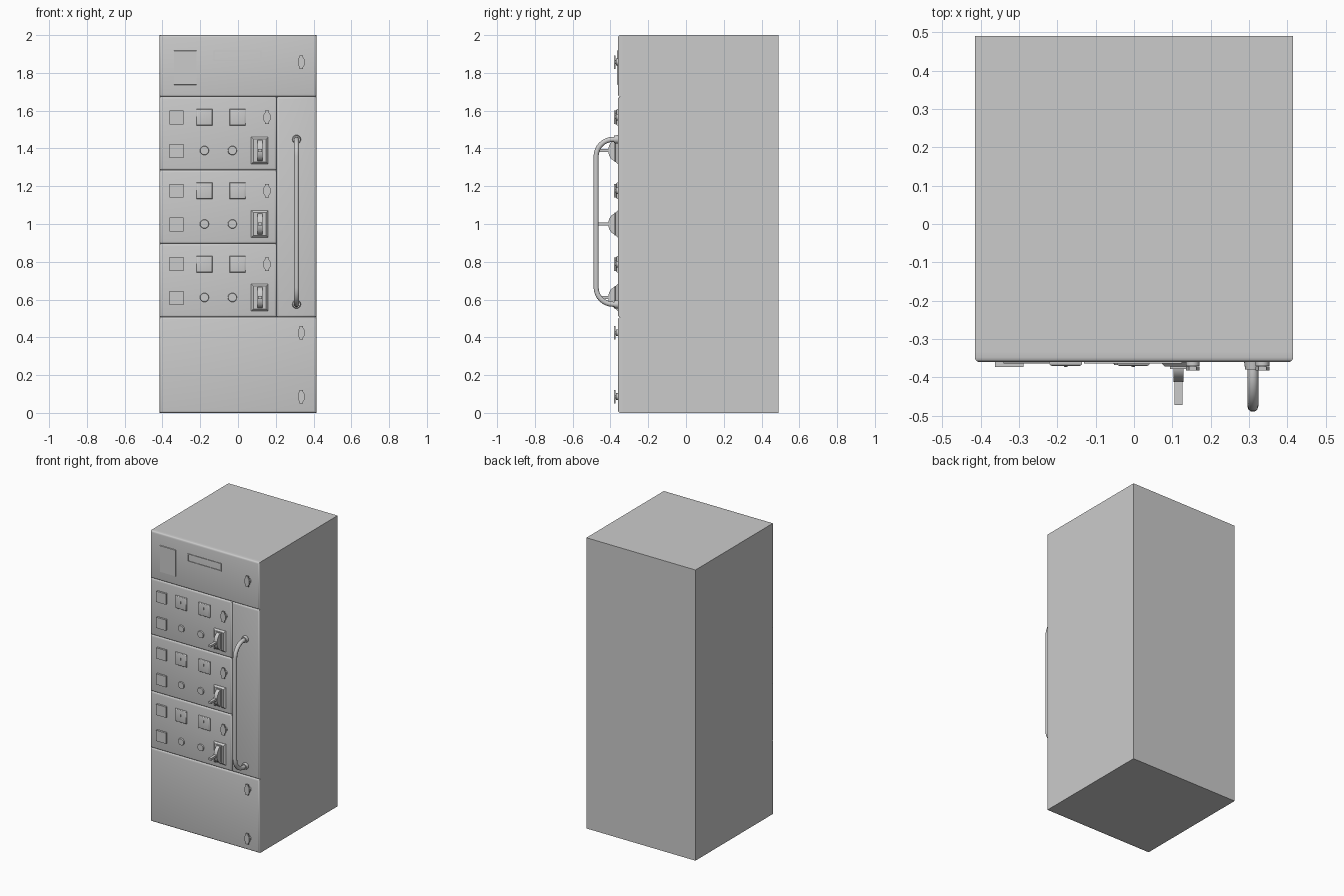
import bpy, bmesh
from math import pi, sin, cos
from mathutils import Matrix, Vector

if "Cube" in bpy.data.objects:
    bpy.data.objects.remove(bpy.data.objects["Cube"])

FRONT = -0.36          # face of the cabinet panels
PITCH = 0.389          # height of one breaker module


def finish(name, bm, smooth=True):
    bmesh.ops.recalc_face_normals(bm, faces=bm.faces[:])
    me = bpy.data.meshes.new(name)
    bm.to_mesh(me)
    bm.free()
    ob = bpy.data.objects.new(name, me)
    bpy.context.collection.objects.link(ob)
    if smooth:
        bpy.ops.object.select_all(action='DESELECT')
        ob.select_set(True)
        bpy.context.view_layer.objects.active = ob
        bpy.ops.object.shade_smooth_by_angle(angle=0.6)
    return ob


def box(name, x0, x1, y0, y1, z0, z1, r=0, seg=3):
    """Box whose front (y0) edges are optionally rounded."""
    bm = bmesh.new()
    bmesh.ops.create_cube(bm, size=1)
    for v in bm.verts:
        v.co = Vector(((x0, x1)[v.co.x > 0], (y0, y1)[v.co.y > 0], (z0, z1)[v.co.z > 0]))
    if r:
        edges = [e for e in bm.edges if all(abs(v.co.y - y0) < 1e-5 for v in e.verts)]
        bmesh.ops.bevel(bm, geom=edges, offset=r, segments=seg, profile=0.5, affect='EDGES')
    return finish(name, bm, bool(r) and seg > 1)


def disc(name, x, z, y0, y1, r0, r1=None, n=20):
    """Cylinder or cone along y, radius r0 at y0."""
    bm = bmesh.new()
    m = Matrix.Translation((x, (y0 + y1) / 2, z)) @ Matrix.Rotation(pi / 2, 4, 'X')
    bmesh.ops.create_cone(bm, cap_ends=True, segments=n, radius1=r1 or r0, radius2=r0,
                          depth=y1 - y0, matrix=m)
    return finish(name, bm)


def prism(name, pts, a, b, axis):
    """Extrude a profile: axis 'X' takes (y, z) points, axis 'Y' takes (x, z)."""
    bm = bmesh.new()
    put = (lambda p, t: (t, p[0], p[1])) if axis == 'X' else (lambda p, t: (p[0], t, p[1]))
    face = bm.faces.new([bm.verts.new(put(p, a)) for p in pts])
    ext = bmesh.ops.extrude_face_region(bm, geom=[face])
    shift = (b - a, 0, 0) if axis == 'X' else (0, b - a, 0)
    bmesh.ops.translate(bm, vec=shift, verts=[g for g in ext['geom'] if isinstance(g, bmesh.types.BMVert)])
    return finish(name, bm)


def frame(name, x0, x1, z0, z1, w, y0, y1):
    """Thin rectangular frame on the front."""
    bm = bmesh.new()
    rings = []
    for d, y in ((0, y1), (0, y0), (w, y0), (w, y1)):
        rings.append([bm.verts.new((x, y, z)) for x, z in
                      ((x0 + d, z0 + d), (x1 - d, z0 + d), (x1 - d, z1 - d), (x0 + d, z1 - d))])
    for k in range(4):
        p, q = rings[k], rings[(k + 1) % 4]
        for i in range(4):
            j = (i + 1) % 4
            bm.faces.new((p[i], p[j], q[j], q[i]))
    return finish(name, bm, False)


def latch(x, z):
    disc("latch_base", x, z, FRONT - 0.010, FRONT + 0.005, 0.018)
    disc("latch_stem", x, z, FRONT - 0.014, FRONT, 0.010)
    half = [(0.010, 0.036), (0.010, 0.026), (0.018, 0.014), (0.018, -0.014), (0.010, -0.026), (0.010, -0.036)]
    pts = half + [(-a, -b) for a, b in half]
    prism("latch_wing", [(x + a, z + b) for a, b in pts], FRONT - 0.022, FRONT - 0.012, 'Y')


def module(z):
    """One breaker module; z is its lower edge."""
    box("module_panel", -0.415, 0.205, FRONT, -0.33, z, z + PITCH, 0.012)
    for h in (0.101, 0.280):
        box("indicator_square", -0.362, -0.288, FRONT - 0.013, FRONT, z + h - 0.037, z + h + 0.037)
    for x in (-0.178, -0.002):
        box("meter", x - 0.043, x + 0.043, FRONT - 0.010, FRONT, z + 0.237, z + 0.323, 0.007, 3)
        prism("meter_needle", [(x - 0.004, z + 0.275), (x + 0.004, z + 0.275), (x, z + 0.302)],
              FRONT - 0.013, FRONT - 0.009, 'Y')
    for x in (-0.178, -0.030):
        disc("round_button", x, z + 0.104, FRONT - 0.008, FRONT, 0.022, 0.024)
    latch(0.153, z + 0.280)
    # breaker switch: plate, domed housing with central slot, lever
    c = z + 0.104
    box("switch_plate", 0.070, 0.160, FRONT - 0.012, FRONT, c - 0.072, c + 0.072, 0.011, 1)
    arc = [(FRONT - 0.010 - 0.042 * sin(pi * i / 12), c - 0.056 * cos(pi * i / 12)) for i in range(13)]
    prism("switch_dome", arc, 0.103, 0.129, 'X')
    frame("switch_rim", 0.094, 0.138, c - 0.062, c + 0.062, 0.007, FRONT - 0.018, FRONT - 0.010)
    box("switch_lever", 0.106, 0.126, -0.472, -0.39, c - 0.007, c + 0.007)


# cabinet body and front panels
box("cabinet_body", -0.415, 0.415, -0.335, 0.49, 0, 2)
box("lower_panel", -0.415, 0.415, FRONT, -0.33, 0, 0.507, 0.012)
box("upper_panel", -0.415, 0.415, FRONT, -0.33, 1.674, 2, 0.012)
box("side_door", 0.205, 0.415, FRONT, -0.33, 0.507, 1.674, 0.012)
for i in range(3):
    module(0.507 + i * PITCH)

# upper panel details
prism("label_plate", [(FRONT + 0.002, 1.735), (FRONT - 0.004, 1.738), (FRONT - 0.004, 1.917), (FRONT + 0.002, 1.92)],
      -0.34, -0.22, 'X')
frame("display_frame", -0.13, 0.125, 1.863, 1.918, 0.006, FRONT - 0.004, FRONT + 0.002)
for z in (1.857, 0.424, 0.086):
    latch(0.335, z)

# door handle: bent round bar with two feet
curve = bpy.data.curves.new("door_handle", 'CURVE')
curve.dimensions = '3D'
curve.bevel_depth = 0.014
curve.bevel_resolution = 3
curve.use_fill_caps = True
R, Y, ZB, ZT = 0.09, -0.476, 0.575, 1.448
path = [(FRONT + 0.01, ZB)]
path += [(Y + R - R * sin(pi / 16 * i), ZB + R - R * cos(pi / 16 * i)) for i in range(9)]
path += [(y, ZB + ZT - z) for y, z in reversed(path)]
sp = curve.splines.new('POLY')
sp.points.add(len(path) - 1)
for p, (y, z) in zip(sp.points, path):
    p.co = (0.31, y, z, 1)
handle = bpy.data.objects.new("door_handle", curve)
bpy.context.collection.objects.link(handle)
for z in (ZB, ZT):
    disc("handle_foot", 0.31, z, FRONT - 0.02, FRONT, 0.020, 0.023)
